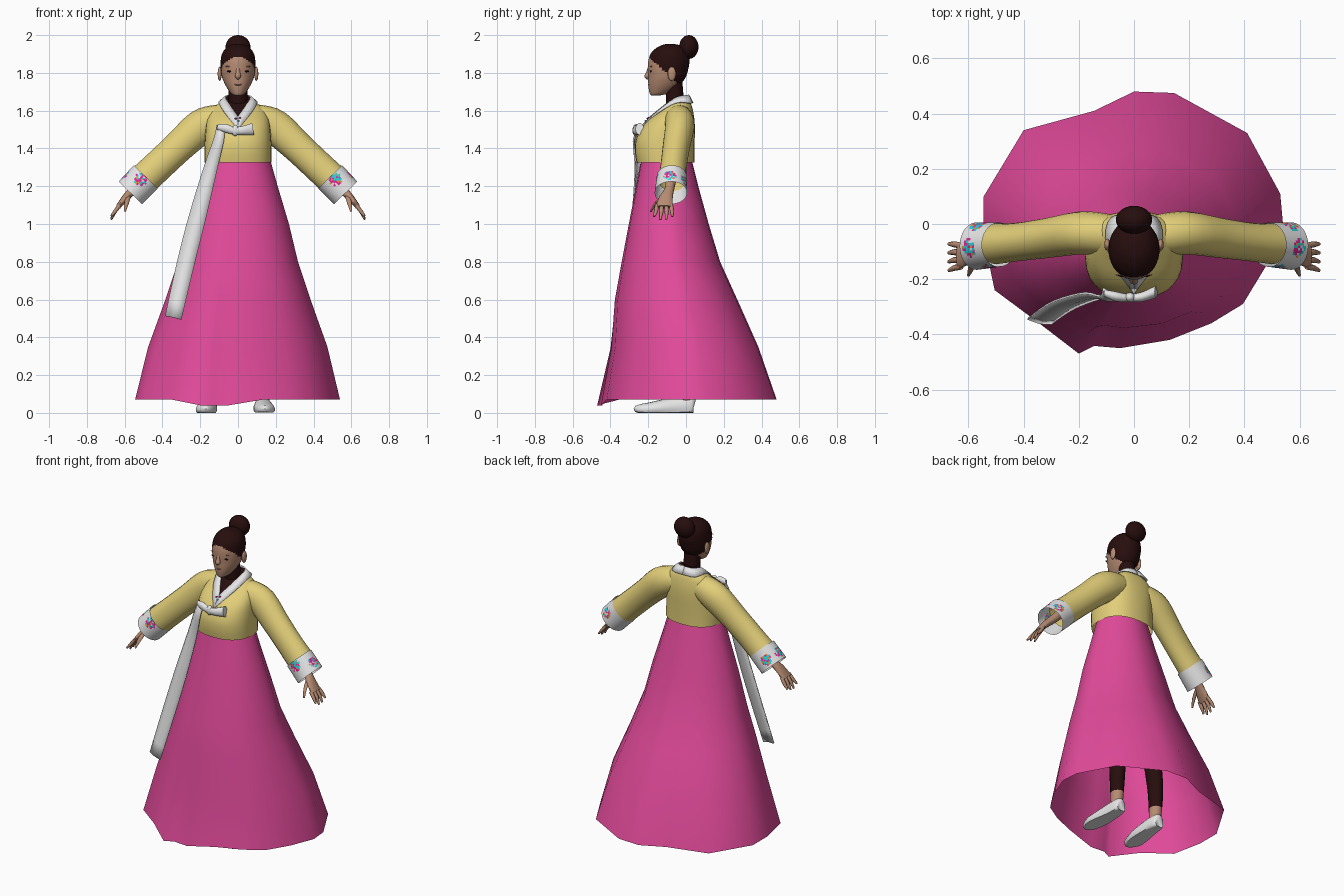
import bpy, bmesh, math, random
from mathutils import Vector

if "Cube" in bpy.data.objects:
    bpy.data.objects.remove(bpy.data.objects["Cube"])

random.seed(4)
X, Y = Vector((1, 0, 0)), Vector((0, 1, 0))


def material(name, rgb):
    m = bpy.data.materials.new(name)
    m.diffuse_color = (*rgb, 1)
    m.use_nodes = True
    m.node_tree.nodes["Principled BSDF"].inputs["Base Color"].default_value = m.diffuse_color
    return m


PINK = material("skirt pink", (0.77, 0.07, 0.33))
YELLOW = material("jacket yellow", (0.76, 0.62, 0.19))
WHITE = material("white cloth", (0.83, 0.83, 0.84))
SKIN = material("skin", (0.47, 0.26, 0.17))
HAIR = material("dark brown hair", (0.02, 0.004, 0.004))
LIP = material("lip brown", (0.36, 0.16, 0.11))
CYAN = material("flower cyan", (0.02, 0.65, 0.72))
RED = material("flower magenta", (0.75, 0.02, 0.3))
ORANGE = material("flower orange", (0.8, 0.3, 0.03))


def finish(name, bm, mats, rule=None, angle=50):
    bmesh.ops.recalc_face_normals(bm, faces=bm.faces)
    if rule:
        for f in bm.faces:
            f.material_index = rule(f.calc_center_median())
    me = bpy.data.meshes.new(name)
    bm.to_mesh(me)
    bm.free()
    for m in mats:
        me.materials.append(m)
    me.shade_smooth()
    me.set_sharp_from_angle(angle=math.radians(angle))
    ob = bpy.data.objects.new(name, me)
    bpy.context.collection.objects.link(ob)
    return ob


def dense(rows, k):
    """Catmull-Rom interpolation of number rows, k steps per span."""
    out = []
    for i in range(len(rows) - 1):
        a, b, c, d = rows[max(i - 1, 0)], rows[i], rows[i + 1], rows[min(i + 2, len(rows) - 1)]
        for j in range(k):
            t = j / k
            out.append([0.5 * (2 * q + (r - p) * t + (2 * p - 5 * q + 4 * r - s) * t * t
                               + (3 * q - p - 3 * r + s) * t ** 3) for p, q, r, s in zip(a, b, c, d)])
    return out + [list(rows[-1])]


def loft(name, rings, mats, closed=True, caps=(False, False), **kw):
    bm = bmesh.new()
    vs = [[bm.verts.new(p) for p in r] for r in rings]
    n = len(vs[0])
    for a, b in zip(vs, vs[1:]):
        for i in range(n if closed else n - 1):
            j = (i + 1) % n
            bm.faces.new((a[i], a[j], b[j], b[i]))
    for use, r in zip(caps, (vs[0], vs[-1])):
        if use:
            bm.faces.new(r)
    return finish(name, bm, mats, **kw)


def stack(name, rows, mats, n=28, power=2.0, k=3, **kw):
    """Horizontal rings from rows of (z, half width, front y, back y)."""
    def sup(v):
        return math.copysign(abs(v) ** (2 / power), v)
    rings = []
    for z, rx, yf, yb in dense(rows, k):
        rings.append([(rx * sup(math.cos(a)), (yf + yb) / 2 + (yb - yf) / 2 * sup(math.sin(a)), z)
                      for a in (2 * math.pi * i / n for i in range(n))])
    return loft(name, rings, mats, **kw)


def tube(name, rows, mats, n=20, k=3, side=Y, flat=None, **kw):
    """Elliptic tube from rows of (x, y, z, radius across, radius along side)."""
    rows = dense(rows, k)
    pts = [Vector(r[:3]) for r in rows]
    rings = []
    for i, r in enumerate(rows):
        d = pts[min(i + 1, len(pts) - 1)] - pts[max(i - 1, 0)]
        nrm = d.cross(side).normalized()
        ring = [pts[i] + nrm * r[3] * math.cos(a) + side * r[4] * math.sin(a)
                for a in (2 * math.pi * j / n for j in range(n))]
        if flat is not None:
            for p in ring:
                p.z = max(p.z, flat)
        rings.append(ring)
    return loft(name, rings, mats, **kw)


def ball(name, loc, size, mat, seg=20):
    bm = bmesh.new()
    bmesh.ops.create_uvsphere(bm, u_segments=seg, v_segments=seg // 2 + 2, radius=1)
    for v in bm.verts:
        v.co = Vector([c * s + l for c, s, l in zip(v.co, size, loc)])
    return finish(name, bm, [mat])


# skirt: an ellipse at the waist that turns into an uneven hem
hem = [(.54, 0), (.53, .11), (.41, .33), (.145, .475), (0, .48), (-.145, .41), (-.4, .34),
       (-.545, .1), (-.545, -.05), (-.505, -.24), (-.35, -.355), (-.2, -.47), (-.145, -.442),
       (-.05, -.45), (.13, -.42), (.28, -.36), (.395, -.29), (.48, -.15)]
skirt_rows = [(1.36, .165, -.235, .025), (1.2, .21, -.265, .065), (1.0, .27, -.305, .12), (.8, .318, -.345, .18),
              (.6, .385, -.385, .27), (.35, .475, -.41, .38), (.07, .543, -.475, .475)]
rings = []
for z, rx, yf, yb in skirt_rows:
    t = min(1, max(0, (1.33 - z) / 1.26)) ** 1.5
    ring = []
    for hx, hy in hem:
        u, v = hx / .543, hy / .475
        a = math.atan2(v, u)
        u, v = u * t + math.cos(a) * (1 - t), v * t + math.sin(a) * (1 - t)
        drop = .03 * t ** 4 if hy < -.42 else 0
        ring.append((u * rx, (yf + yb) / 2 + (yb - yf) / 2 * v, z - drop))
    rings.append(ring)
loft("skirt", rings, [PINK], angle=100)

# jacket body
stack("jacket_body", [(1.325, .178, -.262, .045), (1.38, .178, -.27, .045), (1.44, .176, -.267, .046),
                      (1.5, .172, -.242, .047), (1.55, .165, -.2, .045), (1.6, .145, -.135, .037),
                      (1.635, .108, -.095, .027), (1.66, .065, -.075, .01)],
      [YELLOW], power=2.4, caps=(False, True))

# collar band, and the dark neck opening between its inner edges
inner = [(0, .012, 1.685), (.05, 0, 1.68), (.066, -.05, 1.67), (.045, -.108, 1.632), (0, -.187, 1.568)]
outer = [(0, .036, 1.64), (.08, .024, 1.64), (.102, -.05, 1.642), (.072, -.148, 1.59), (0, -.25, 1.5)]
for s, side in ((1, "left"), (-1, "right")):
    band = [[(s * p[0], *p[1:]) for p in pair] for pair in zip(dense(inner, 3), dense(outer, 3))]
    ob = loft(side + "_collar", band, [WHITE], closed=False)
    mod = ob.modifiers.new("thickness", "SOLIDIFY")
    mod.thickness, mod.offset = .008, 0
loft("neck_opening", [[(-x, y, z), (0, y - .006, z), (x, y, z)] for x, y, z in inner[1:]], [HAIR], closed=False)
tube("neck", [(0, -.055, 1.6, .055, .05), (0, -.06, 1.68, .05, .047), (0, -.065, 1.76, .05, .045)], [HAIR])
for i, (dx, z, mat) in enumerate([(-.012, 1.558, RED), (.01, 1.562, RED), (.002, 1.546, CYAN)]):
    ball(f"collar_flower_{i + 1}", (dx, -.2 - (1.56 - z) * .9, z), (.006, .007, .005), mat, 8)


# embroidered cuff: random coloured patches around three spots
def cuff_rule(s):
    spots = [(.515, -.15, 1.235), (.59, -.085, 1.25), (.57, 0, 1.23)]

    def rule(c):
        p = Vector((c.x * s, c.y, c.z))
        near = min((p - Vector(q)).length for q in spots)
        return random.choice((1, 1, 2, 2, 3, 0)) if near < .034 else 0
    return rule


for s, side in ((1, "left"), (-1, "right")):
    def at(rows):
        return [(r[0] * s, *r[1:]) for r in rows]
    # sleeve and cuff
    tube(side + "_sleeve", at([(.07, -.04, 1.558, .07, .07), (.12, -.036, 1.548, .083, .077),
                               (.2, -.033, 1.512, .092, .078),
                               (.31, -.05, 1.413, .084, .073), (.42, -.065, 1.31, .083, .07),
                               (.5, -.072, 1.235, .084, .074)]), [YELLOW])
    tube(side + "_cuff", at([(.488, -.075, 1.25, .088, .08), (.57, -.08, 1.165, .086, .086)]),
         [WHITE, CYAN, RED, ORANGE], n=56, k=13, rule=cuff_rule(s))
    # hand with four fingers and a thumb
    tube(side + "_hand", at([(.48, -.075, 1.26, .03, .03), (.55, -.088, 1.185, .024, .026),
                             (.59, -.105, 1.145, .02, .036), (.635, -.117, 1.09, .013, .046)]),
         [SKIN], n=14, caps=(True, True))
    for i in range(4):
        y, spread = -.154 + .025 * i, (i - 1.5) * .007
        low = (1.04, 1.022, 1.025, 1.04)[i]
        tube(f"{side}_finger_{i + 1}", at([(.625, y, 1.1, .01, .011), (.652, y + spread / 2, 1.065, .01, .011),
                                           (.672, y + spread - .004, low, .005, .006)]),
             [SKIN], n=8, k=2, caps=(True, True))
    tube(side + "_thumb", at([(.58, -.118, 1.15, .014, .014), (.59, -.16, 1.11, .012, .01),
                              (.6, -.186, 1.065, .005, .005)]), [SKIN], n=8, k=2, caps=(True, True))
    # leg and shoe
    fx = .145 * s - .014
    tube(side + "_leg", [(fx, 0, .05, .034, .036), (fx, .005, .25, .042, .05), (fx * .9, -.01, .5, .052, .058),
                         (fx * .7, -.04, 1.0, .075, .08)], [HAIR, SKIN], n=14, k=8,
         rule=lambda c: 1 if c.z < .13 else 0)
    sp = .012 * s
    tube(side + "_shoe", [(fx, .042, .035, .032, .02), (fx, .03, .035, .055, .036), (fx, -.05, .03, .055, .046),
                          (fx + sp * .5, -.14, .022, .045, .055), (fx + sp, -.2, .018, .036, .052),
                          (fx + sp, -.25, .02, .026, .034), (fx + sp, -.272, .03, .01, .012)],
         [WHITE], n=18, side=X, flat=.003 if s > 0 else 0, caps=(True, True))
    # ear, eye and brow
    ball(side + "_ear", (s * .097, -.075, 1.795), (.011, .022, .038), SKIN, 14)
    ball(side + "_eye", (s * .042, -.186, 1.808), (.018, .006, .005), HAIR, 12)
    ball(side + "_brow", (s * .045, -.184, 1.834), (.022, .004, .003), LIP, 12)


# head: face in front of a slanting hairline, hair behind it
def hairline(c):
    return 1 if c.y > -.195 + (1.885 - c.z) * 1.05 and c.z > 1.7 else 0


stack("head", [(1.68, .018, -.185, -.14), (1.69, .036, -.192, -.1), (1.72, .058, -.198, -.05),
               (1.75, .074, -.2, -.02), (1.78, .085, -.2, 0), (1.82, .091, -.202, .012), (1.86, .092, -.2, .018),
               (1.9, .085, -.188, .012), (1.93, .065, -.16, -.005), (1.948, .038, -.125, -.04),
               (1.954, .01, -.095, -.075)],
      [SKIN, HAIR], n=40, k=5, caps=(True, True), rule=hairline)
ball("hair_bun", (0, .015, 1.937), (.066, .051, .063), HAIR, 24)
tube("nose", [(0, -.196, 1.83, .006, .008), (0, -.202, 1.8, .01, .012), (0, -.205, 1.782, .015, .016),
              (0, -.197, 1.77, .009, .006)], [SKIN], n=10, side=X, caps=(True, True))
ball("mouth", (0, -.196, 1.738), (.02, .006, .005), LIP, 12)

# bow and long hanging ribbon lying along the skirt
tube("bow_loop", [(-.11, -.25, 1.512, .014, .012), (-.07, -.262, 1.508, .022, .018), (-.02, -.268, 1.494, .02, .014),
                  (.03, -.264, 1.496, .024, .018), (.08, -.245, 1.503, .032, .022)], [WHITE], caps=(True, True))
ball("bow_knot", (-.015, -.266, 1.495), (.02, .018, .03), WHITE, 14)
tails = [(-.112, -.07, 1.515, -.245), (-.125, -.075, 1.45, -.272), (-.178, -.11, 1.3, -.262),
         (-.258, -.17, 1.04, -.28), (-.32, -.23, .8, -.307), (-.385, -.3, .505, -.355)]
ribbon = loft("ribbon", [[(a, y + .012, z + .008), ((a + b) / 2, y - .004, z), (b, y - .006, z - .012)]
                         for a, b, z, y in dense(tails, 3)], [WHITE], closed=False)
mod = ribbon.modifiers.new("thickness", "SOLIDIFY")
mod.thickness, mod.offset = .008, 0
